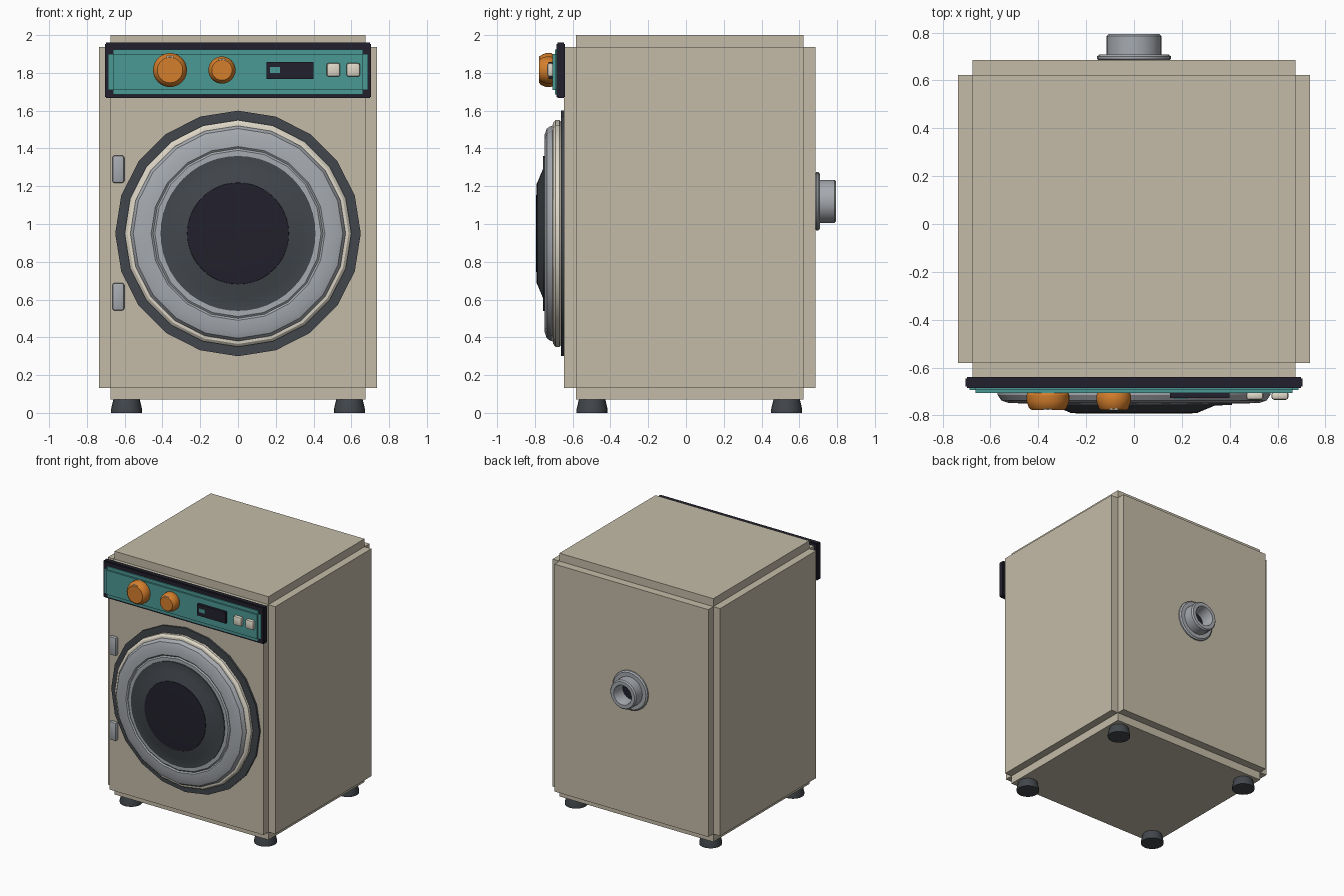
import bpy, bmesh, math
from mathutils import Vector

cube = bpy.data.objects.get("Cube")
if cube:
    bpy.data.objects.remove(cube, do_unlink=True)


def material(name, *rgb):
    m = bpy.data.materials.new(name)
    m.use_nodes = True
    m.diffuse_color = (*rgb, 1)
    m.node_tree.nodes["Principled BSDF"].inputs["Base Color"].default_value = (*rgb, 1)
    return m


BEIGE = material("beige enamel", .55, .50, .39)
CREAM = material("cream plastic", .74, .69, .58)
TEAL = material("teal panel", .07, .32, .30)
ORANGE = material("orange plastic", .66, .21, .025)
METAL = material("grey metal", .38, .40, .43)
NAVY = material("near black", .016, .015, .026)
DARK = material("dark rubber", .055, .063, .072)


def finish(name, bm, mat, smooth=False):
    bmesh.ops.recalc_face_normals(bm, faces=bm.faces)
    me = bpy.data.meshes.new(name)
    bm.to_mesh(me)
    bm.free()
    ob = bpy.data.objects.new(name, me)
    bpy.context.collection.objects.link(ob)
    me.materials.append(mat)
    if smooth:
        bpy.ops.object.select_all(action='DESELECT')
        ob.select_set(True)
        bpy.context.view_layer.objects.active = ob
        bpy.ops.object.shade_smooth_by_angle(angle=math.radians(30))
    return ob


def add_box(bm, lo, hi):
    lo, hi = Vector(lo), Vector(hi)
    verts = bmesh.ops.create_cube(bm, size=1)["verts"]
    for v in verts:
        v.co = (lo + hi) / 2 + v.co * (hi - lo)
    return verts


def box(name, lo, hi, mat, bevel=0):
    bm = bmesh.new()
    add_box(bm, lo, hi)
    if bevel:
        bmesh.ops.bevel(bm, geom=bm.edges[:], offset=bevel, segments=2,
                        profile=.5, affect='EDGES')
    return finish(name, bm, mat, bool(bevel))


def stepped_box(name, lo, hi, step, mat):
    """Box whose edges and corners are cut back in square steps."""
    bm = bmesh.new()
    for axis in range(3):
        inset = Vector([0 if i == axis else step[i] for i in range(3)])
        add_box(bm, Vector(lo) + inset, Vector(hi) - inset)
    return finish(name, bm, mat)


def lathe(name, profile, centre, mat, sides=32, axis='y', closed=False, smooth=True):
    """Revolve (radius, height) points about the y or z axis."""
    bm = bmesh.new()
    rings = []
    for r, h in profile:
        ring = []
        for i in range(sides):
            a = math.tau * i / sides
            s, c = r * math.sin(a), r * math.cos(a)
            ring.append(bm.verts.new(Vector(centre) + Vector((s, h, c) if axis == 'y' else (s, c, h))))
        rings.append(ring)
    pairs = list(zip(rings, rings[1:]))
    if closed:
        pairs.append((rings[-1], rings[0]))
    else:
        bm.faces.new(rings[0])
        bm.faces.new(rings[-1])
    for a, b in pairs:
        for i in range(sides):
            j = (i + 1) % sides
            bm.faces.new((a[i], a[j], b[j], b[i]))
    return finish(name, bm, mat, smooth)


# Cabinet and feet
stepped_box("cabinet", (-.735, -.645, .07), (.735, .685, 2), (.06, .063, .063), BEIGE)
for x, side in ((-.59, "right"), (.59, "left")):
    for y, end in ((-.497, "front"), (.533, "back")):
        lathe(f"{end}_{side}_foot", [(.082, 0), (.082, .02), (.068, .08)],
              (x, y, 0), DARK, 20, 'z')

# Control panel
stepped_box("panel_frame", (-.705, -.685, 1.667), (.705, -.64, 1.96), (.006, .006, .006), NAVY)
stepped_box("control_panel", (-.687, -.707, 1.685), (.687, -.67, 1.925), (.025, .014, .024), TEAL)
for x, r, name in ((-.36, .09, "large"), (-.085, .072, "small")):
    lathe(f"{name}_knob", [(r * .9, -.70), (r, -.715), (r, -.74), (r * .88, -.768), (r * .75, -.778)],
          (x, 0, 1.815), ORANGE)
    box(f"{name}_knob_marker", (x - .018, -.777, 1.81 + r * .78),
        (x + .018, -.768, 1.815 + r * .82), CREAM)
box("display", (.15, -.727, 1.768), (.4, -.70, 1.858), NAVY)
box("display_light", (.17, -.731, 1.8), (.222, -.726, 1.83), TEAL)
for i, x in enumerate((.505, .61)):
    box(f"button_{i + 1}", (x - .036, -.735, 1.78), (x + .036, -.70, 1.852), CREAM, .012)

# Door, all parts sharing one centre
door = (0, 0, .95)
lathe("door_gasket", [(.65, -.64), (.65, -.661)], door, DARK, 20)
lathe("door_trim", [(.58, -.65), (.6, -.67), (.6, -.69), (.585, -.704), (.56, -.708)],
      door, CREAM, 20)
lathe("door_ring", [(.57, -.69), (.57, -.715), (.555, -.737), (.525, -.748), (.46, -.75),
                    (.45, -.742), (.44, -.75), (.39, -.75), (.39, -.69)],
      door, METAL, 20, closed=True)
lathe("door_glass_rim", [(.41, -.70), (.41, -.757), (.34, -.758), (.27, -.787)], door, DARK, 48)
lathe("door_glass", [(.27, -.785), (.268, -.79), (.2, -.793)], door, NAVY, 48)
for z, name in ((.615, "lower"), (1.29, "upper")):
    box(f"{name}_hinge", (-.665, -.672, z - .073), (-.602, -.635, z + .073), METAL, .012)

# Rear exhaust
vent = (0, 0, 1.12)
lathe("exhaust_flange", [(.14, .68), (.155, .69), (.155, .7), (.145, .709), (.08, .709), (.08, .68)],
      vent, METAL, 24, closed=True)
lathe("exhaust_pipe", [(.114, .68), (.114, .785), (.105, .795), (.078, .795), (.073, .785), (.073, .68)],
      vent, METAL, 24, closed=True)
lathe("exhaust_opening", [(.075, .68), (.075, .69)], vent, NAVY, 24)
